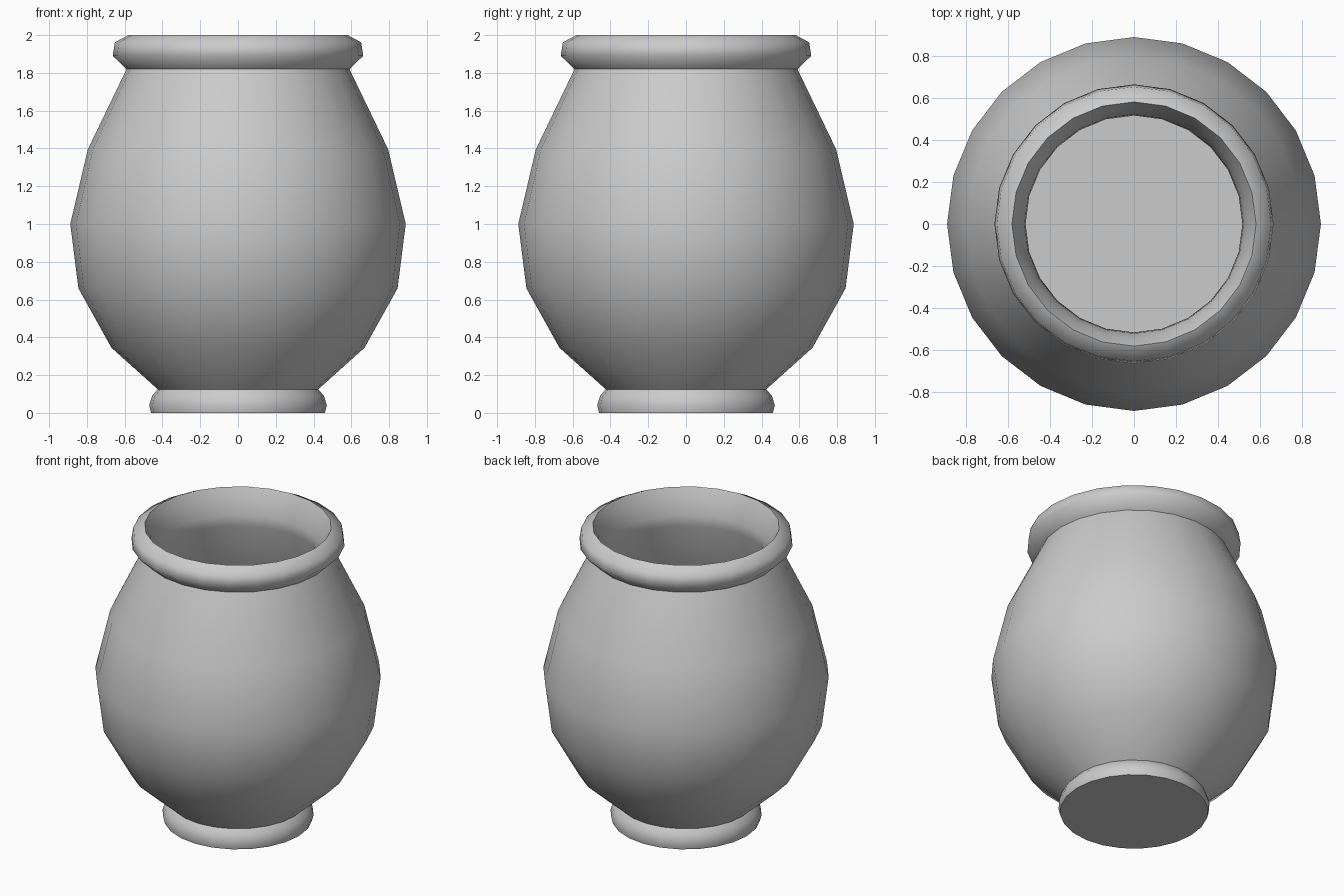
import bpy, bmesh, math

if "Cube" in bpy.data.objects:
    bpy.data.objects.remove(bpy.data.objects["Cube"])

SIDES = 24

clay = bpy.data.materials.new("grey clay")
clay.diffuse_color = (0.6, 0.6, 0.6, 1)
clay.use_nodes = True
clay.node_tree.nodes["Principled BSDF"].inputs["Base Color"].default_value = clay.diffuse_color

# Profile (radius, height): foot, belly, rolled rim, then the inside down to the floor
foot = [(0.46, 0), (0.47, 0.04), (0.455, 0.09), (0.425, 0.125)]
belly = [(0.67, 0.345), (0.845, 0.66), (0.888, 1.0), (0.795, 1.395), (0.59, 1.82)]
rim = [(0.663, 1.89), (0.652, 1.962), (0.58, 2.0)]
inside = [(0.545, 1.93), (0.52, 1.83), (0.515, 1.76), (0.715, 1.39),
          (0.81, 1.0), (0.77, 0.68), (0.60, 0.36)]


def lathe(name, profile, mat):
    bm = bmesh.new()
    rings = []
    for r, z in profile:
        rings.append([bm.verts.new((r * math.cos(2 * math.pi * i / SIDES),
                                    r * math.sin(2 * math.pi * i / SIDES), z))
                      for i in range(SIDES)])
    for a, b in zip(rings, rings[1:]):
        for i in range(SIDES):
            j = (i + 1) % SIDES
            bm.faces.new((a[i], a[j], b[j], b[i]))
    bm.faces.new(rings[0][::-1])   # underside
    bm.faces.new(rings[-1])        # inner floor
    bmesh.ops.recalc_face_normals(bm, faces=bm.faces)
    mesh = bpy.data.meshes.new(name)
    bm.to_mesh(mesh)
    bm.free()
    mesh.materials.append(mat)
    obj = bpy.data.objects.new(name, mesh)
    bpy.context.collection.objects.link(obj)
    return obj


pot = lathe("pot", foot + belly + rim + inside, clay)
bpy.context.view_layer.objects.active = pot
pot.select_set(True)
bpy.ops.object.shade_smooth_by_angle(angle=math.radians(58))
